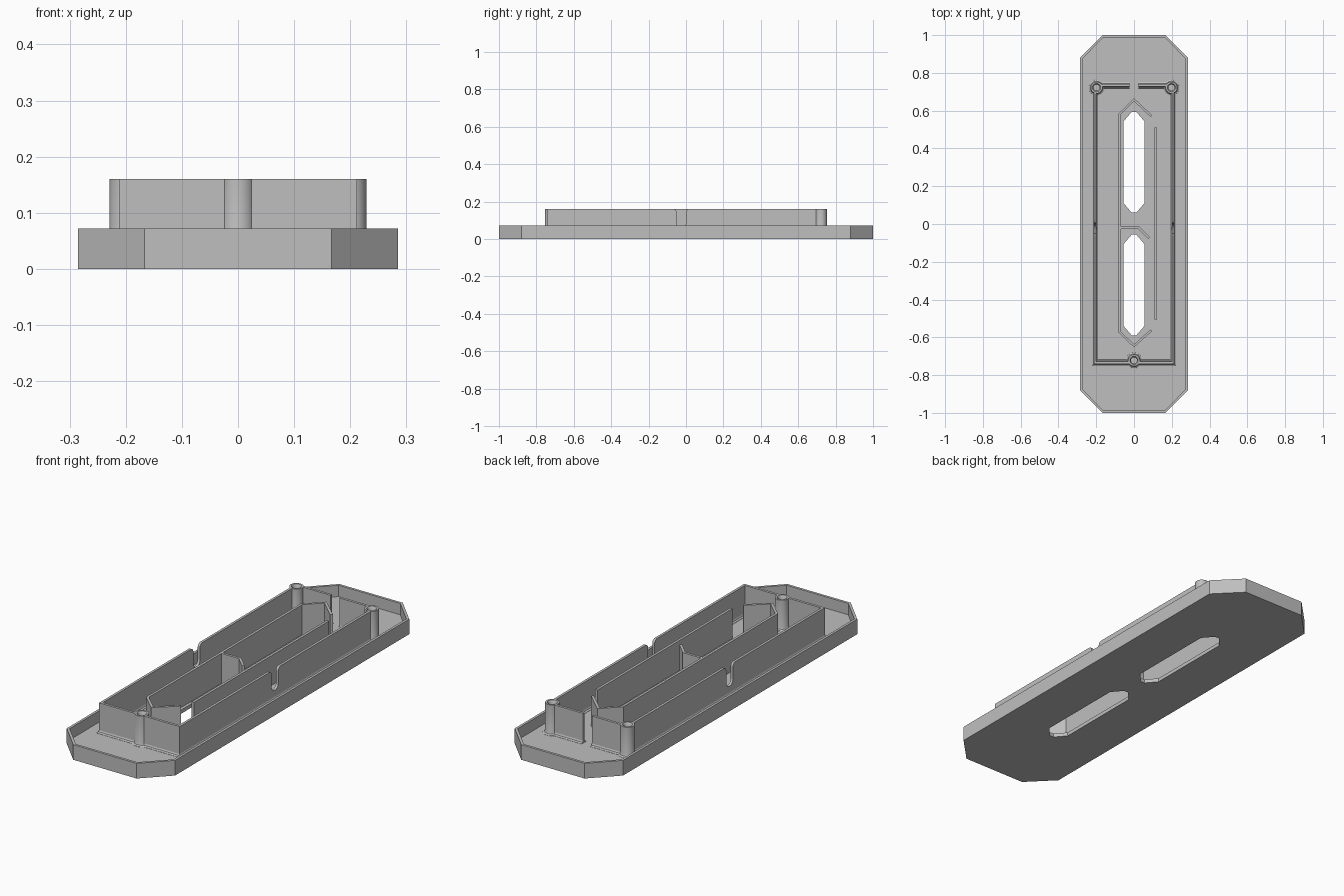
import bpy, bmesh
from math import sin, cos, pi, radians
from mathutils import Vector

cube = bpy.data.objects.get("Cube")
if cube:
    bpy.data.objects.remove(cube, do_unlink=True)

grey = bpy.data.materials.new("plain grey")
grey.use_nodes = True
colour = (0.52, 0.52, 0.52, 1)
grey.diffuse_color = colour
grey.node_tree.nodes["Principled BSDF"].inputs["Base Color"].default_value = colour

RIM, FLOOR, TOP = 0.072, 0.018, 0.16
FOOT = FLOOR + 0.012
HALF = 0.006                      # half wall thickness
SIDE_X, END_Y, POST_Y = 0.206, 0.735, 0.722


def finish(name, bm, smooth=False):
    bmesh.ops.recalc_face_normals(bm, faces=bm.faces)
    mesh = bpy.data.meshes.new(name)
    bm.to_mesh(mesh)
    bm.free()
    mesh.materials.append(grey)
    ob = bpy.data.objects.new(name, mesh)
    bpy.context.collection.objects.link(ob)
    if smooth:
        bpy.ops.object.select_all(action='DESELECT')
        bpy.context.view_layer.objects.active = ob
        ob.select_set(True)
        bpy.ops.object.shade_smooth_by_angle(angle=radians(35))
    return ob


def loft(name, rings, smooth=False):
    """Skin a stack of equal rings and cap both ends."""
    bm = bmesh.new()
    loops = [[bm.verts.new(p) for p in ring] for ring in rings]
    n = len(loops[0])
    for a, b in zip(loops, loops[1:]):
        for i in range(n):
            j = (i + 1) % n
            bm.faces.new((a[i], a[j], b[j], b[i]))
    bm.faces.new(loops[0])
    bm.faces.new(loops[-1])
    return finish(name, bm, smooth)


def prism(name, outline, z0, z1):
    return loft(name, [[(x, y, z) for x, y in outline] for z in (z0, z1)])


def octagon(hx, hy, cx, cy, mid=0):
    """Rectangle with cut corners, centred on y = mid."""
    return [(hx, mid - cy), (hx, mid + cy), (cx, mid + hy), (-cx, mid + hy),
            (-hx, mid + cy), (-hx, mid - cy), (-cx, mid - hy), (cx, mid - hy)]


def offset(path, d):
    """Shift an open path sideways with mitred corners."""
    pts = [Vector(p) for p in path]
    dirs = [(b - a).normalized() for a, b in zip(pts, pts[1:])]
    out = []
    for i, p in enumerate(pts):
        a, b = dirs[max(i - 1, 0)], dirs[min(i, len(dirs) - 1)]
        na, nb = Vector((-a.y, a.x)), Vector((-b.y, b.x))
        m = (na + nb).normalized()
        out.append(p + m * (d / m.dot(na)))
    return out


def wall(name, path, levels=((HALF, FLOOR - 0.004), (HALF, TOP))):
    rings = []
    for half, z in levels:
        outline = offset(path, half) + offset(path, -half)[::-1]
        rings.append([(p.x, p.y, z) for p in outline])
    return loft(name, rings)


def arc(cy, cz, r, a0, a1, steps=8):
    return [(cy + r * cos(radians(a0 + (a1 - a0) * i / steps)),
             cz + r * sin(radians(a0 + (a1 - a0) * i / steps)))
            for i in range(steps + 1)]


# Tray: cut-corner slab, hollowed, with two long slots through the floor
tray = prism("tray", octagon(0.285, 1.0, 0.167, 0.88), 0, RIM)
cutters = [prism("recess_cutter", octagon(0.273, 0.988, 0.162, 0.875), FLOOR, 0.2)]
for mid in (0.327, -0.323):
    cutters.append(prism("slot_cutter", octagon(0.055, 0.267, 0.012, 0.217, mid), -0.1, 0.1))
bpy.context.view_layer.objects.active = tray
for cutter in cutters:
    cutter.hide_render = True
    mod = tray.modifiers.new("cut", 'BOOLEAN')
    mod.operation, mod.solver, mod.object = 'DIFFERENCE', 'EXACT', cutter
    bpy.ops.object.modifier_apply(modifier=mod.name)
for cutter in cutters:
    bpy.data.objects.remove(cutter, do_unlink=True)

# Long side walls with a rounded cable notch
notch_y, notch_r, flare = -0.025, 0.025, 0.018
notch = (arc(notch_y + notch_r + flare, TOP - flare, flare, 90, 180)
         + arc(notch_y, 0.085, notch_r, 0, -180, 14)
         + arc(notch_y - notch_r - flare, TOP - flare, flare, 0, 90))
back_end = POST_Y - 0.025
profile = ([(-END_Y - HALF, FLOOR), (back_end, FLOOR), (back_end, TOP)]
           + notch + [(-END_Y - HALF, TOP)])
for side, s in (("left", 1), ("right", -1)):
    loft(side + "_side_wall",
         [[(s * SIDE_X + d, y, z) for y, z in profile] for d in (-HALF, HALF)])
    # Front wall halves stop at the front post, back wall halves leave a gap
    wall(side + "_front_wall", [(s * 0.2, -END_Y), (s * 0.023, -END_Y)])
    wall(side + "_back_wall", [(s * 0.176, END_Y), (s * 0.023, END_Y)])

# Sloped feet along the outer walls
foot = ((HALF + 0.011, FLOOR - 0.002), (HALF + 0.01, FLOOR + 0.001),
        (HALF + 0.003, FLOOR + 0.005), (HALF, FOOT))
wall("main_wall_foot", [(-SIDE_X, POST_Y), (-SIDE_X, -END_Y),
                        (SIDE_X, -END_Y), (SIDE_X, POST_Y)], foot)
for side, s in (("left", 1), ("right", -1)):
    wall(side + "_back_wall_foot", [(s * 0.19, END_Y), (s * 0.023, END_Y)], foot)

# Hollow screw posts
post = ((0.042, FLOOR - 0.002), (0.041, FLOOR + 0.001), (0.034, FLOOR + 0.005),
        (0.031, FLOOR + 0.013), (0.031, TOP), (0.022, TOP), (0.016, TOP - 0.01),
        (0.016, 0.035))
for name, px, py in (("front_post", 0, -POST_Y), ("back_left_post", 0.198, POST_Y),
                     ("back_right_post", -0.198, POST_Y)):
    loft(name, [[(px + r * cos(2 * pi * i / 32), py + r * sin(2 * pi * i / 32), z)
                 for i in range(32)] for r, z in post], True)

# Inner ribs around the slots
wall("bent_rib", [(0.093, 0.57), (0, 0.658), (-0.075, 0.583),
                  (-0.075, -0.573), (0, -0.645), (0.093, -0.562)])
wall("middle_rib", [(-0.07, -0.02), (0.025, -0.02), (0.08, -0.075)])
wall("straight_rib", [(0.115, 0.51), (0.115, -0.505)])
